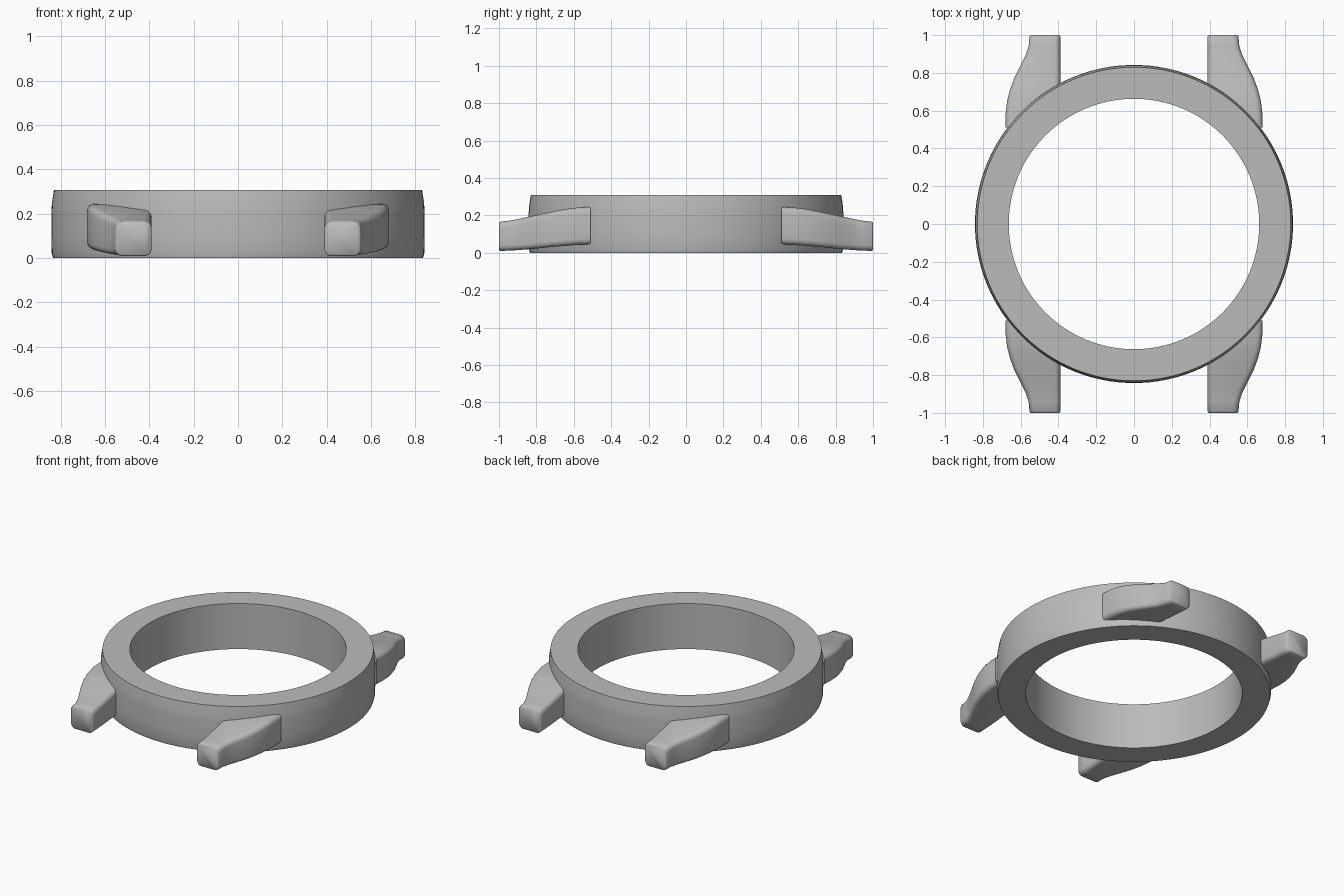
import bpy, bmesh, math
from mathutils import Vector

cube = bpy.data.objects.get("Cube")
if cube:
    bpy.data.objects.remove(cube, do_unlink=True)

steel = bpy.data.materials.new("brushed_grey")
steel.use_nodes = True
GREY = (0.5, 0.5, 0.5, 1)
steel.diffuse_color = GREY
steel.node_tree.nodes["Principled BSDF"].inputs["Base Color"].default_value = GREY


def finish(name, bm, angle):
    bmesh.ops.recalc_face_normals(bm, faces=bm.faces)
    mesh = bpy.data.meshes.new(name)
    bm.to_mesh(mesh)
    bm.free()
    mesh.materials.append(steel)
    obj = bpy.data.objects.new(name, mesh)
    bpy.context.collection.objects.link(obj)
    bpy.ops.object.select_all(action="DESELECT")
    obj.select_set(True)
    bpy.context.view_layer.objects.active = obj
    bpy.ops.object.shade_smooth_by_angle(angle=math.radians(angle))
    return obj


def loft(bm, loops, closed):
    rings = [[bm.verts.new(p) for p in loop] for loop in loops]
    pairs = list(zip(rings, rings[1:] + rings[:1])) if closed else list(zip(rings, rings[1:]))
    for a, b in pairs:
        for i in range(len(a)):
            j = (i + 1) % len(a)
            bm.faces.new((a[i], a[j], b[j], b[i]))
    if not closed:
        bm.faces.new(rings[0])
        bm.faces.new(rings[-1])


# Case ring: a closed radius/height profile turned around z
profile = [(0.663, 0), (0.834, 0), (0.84, 0.02), (0.842, 0.1), (0.842, 0.2),
           (0.839, 0.25), (0.83, 0.308), (0.663, 0.308)]
SEGMENTS = 128
turns = [math.tau * i / SEGMENTS for i in range(SEGMENTS)]
bm = bmesh.new()
loft(bm, [[(r * math.cos(t), r * math.sin(t), z) for t in turns] for r, z in profile], True)
finish("case_ring", bm, 40)


# Strap lugs: rounded rectangles lofted outwards along y
def rounded_section(y, x0, x1, z0, z1, radius=0.03):
    points = []
    corners = [(x1, z1, -1, -1), (x0, z1, 1, -1), (x0, z0, 1, 1), (x1, z0, -1, 1)]
    for k, (x, z, dx, dz) in enumerate(corners):
        for step in range(5):
            a = math.pi / 2 * (k + step / 4)
            points.append(Vector((x + dx * radius + radius * math.cos(a), y,
                                  z + dz * radius + radius * math.sin(a))))
    return points


# Each station: y, inner x, outer x, bottom, top
stations = [(0.51, 0.55, 0.68, 0.045, 0.245), (0.58, 0.46, 0.68, 0.042, 0.242),
            (0.65, 0.39, 0.672, 0.037, 0.233), (0.71, 0.39, 0.657, 0.032, 0.221),
            (0.77, 0.39, 0.635, 0.026, 0.208), (0.83, 0.39, 0.605, 0.02, 0.195),
            (0.89, 0.39, 0.575, 0.015, 0.182), (0.94, 0.39, 0.558, 0.012, 0.172),
            (0.993, 0.39, 0.553, 0.01, 0.166), (1.0, 0.395, 0.548, 0.015, 0.161)]
bm = bmesh.new()
loft(bm, [rounded_section(*s) for s in stations], False)
lugs = finish("strap_lugs", bm, 50)
mirror = lugs.modifiers.new("four_corners", "MIRROR")
mirror.use_axis = (True, True, False)
mirror.use_mirror_merge = False
